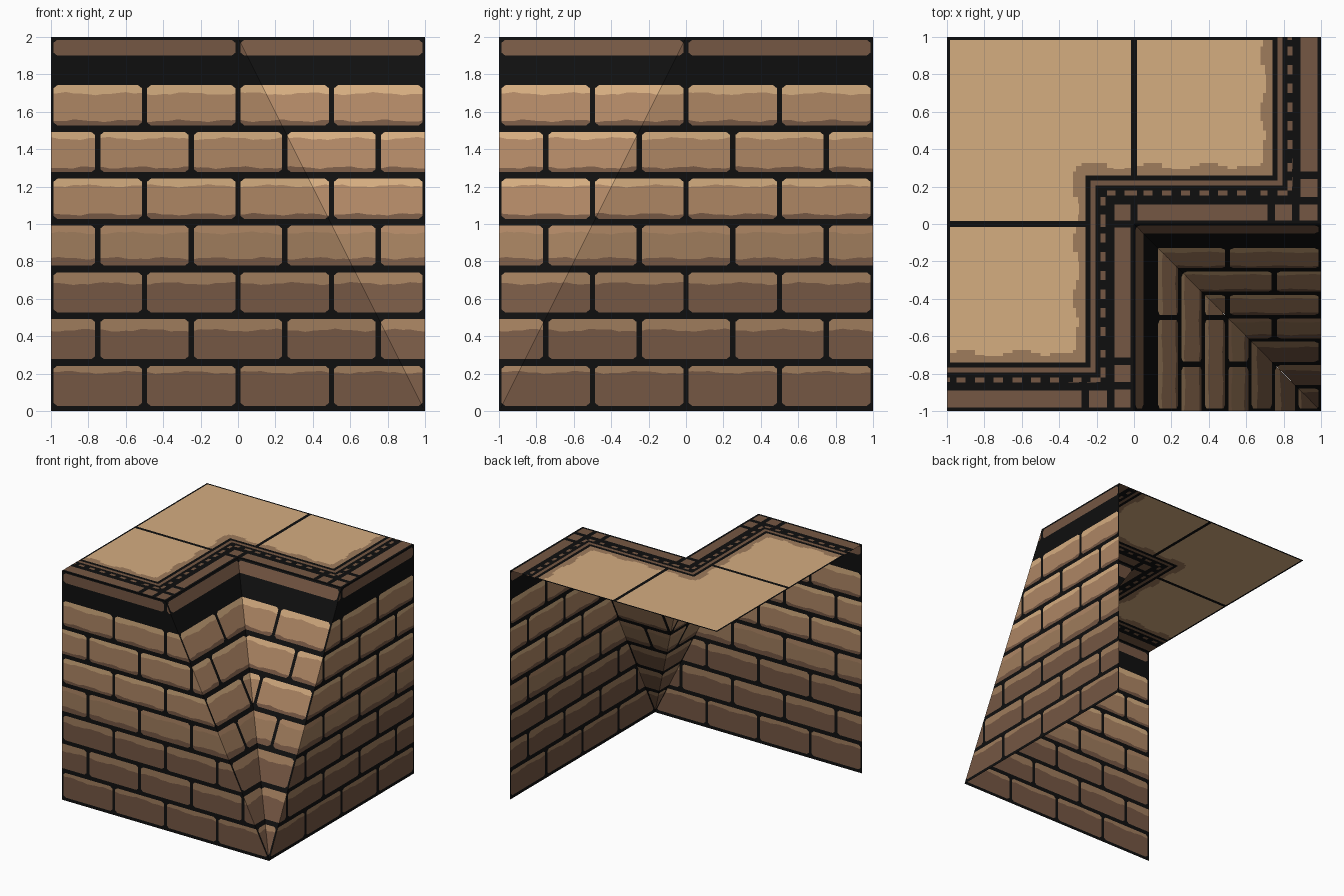
import bpy, bmesh, math
from mathutils import Vector

if "Cube" in bpy.data.objects:
    bpy.data.objects.remove(bpy.data.objects["Cube"])

# ---- palette (sRGB hex -> linear) ----
def lin(c):
    c /= 255
    return c / 12.92 if c <= 0.04045 else ((c + 0.055) / 1.055) ** 2.4

PALETTE = [("mortar_black", 0x0F0F0F), ("dark_brown", 0x755743), ("mid_brown", 0x9F7C5C),
           ("light_brown", 0xAE8664), ("tan", 0xD5AD80)]
BLACK, DARK, MID, LIGHT, TAN = range(5)
mats = []
for name, h in PALETTE:
    m = bpy.data.materials.new(name)
    m.diffuse_color = (lin(h >> 16), lin(h >> 8 & 255), lin(h & 255), 1)
    m.use_nodes = True
    m.node_tree.nodes["Principled BSDF"].inputs["Base Color"].default_value = m.diffuse_color
    mats.append(m)

def finish(bm, name):
    me = bpy.data.meshes.new(name)
    bm.to_mesh(me)
    bm.free()
    for m in mats:
        me.materials.append(m)
    ob = bpy.data.objects.new(name, me)
    bpy.context.collection.objects.link(ob)

# ---- brick courses: z0, z1, brick bottom, brick top, joint spacing, joint offset,
#      lower edge colour/height, body colour, upper edge colour/height ----
STYLE = [(DARK, .03, DARK, MID, .035), (DARK, .03, DARK, MID, .06), (DARK, .03, DARK, MID, .06),
         (DARK, .04, MID, LIGHT, .04), (DARK, .025, LIGHT, TAN, .038),
         (DARK, .025, LIGHT, TAN, .035), (DARK, .025, LIGHT, TAN, .045)]
COURSES = [(k * .25, k * .25 + .25, k * .25 + .027, k * .25 + .242, .5, .25 * (k % 2)) + s
           for k, s in enumerate(STYLE)]
COURSES.append((1.75, 2.0, 1.9, 1.985, 1.0, 0, DARK, .025, DARK, DARK, .025))
JOINT = .014

def course(bm, c):
    z0, z1, b0, b1, step, off, low, lt, body, high, ht = c
    joints = [off + step * i for i in range(-4, 5) if abs(off + step * i) < 1.01]
    us = {-1.0, 1.0} | {round(-1 + .04 * i, 4) for i in range(51)}
    us = {u for u in us if abs(u) == 1 or all(abs(u - j) > .045 for j in joints)}
    for j in joints:
        us |= {round(j + s * d, 4) for s in (-1, 1) for d in (JOINT, JOINT + .02)}
    us = sorted(u for u in us if -1 <= u <= 1)

    def levels(u):
        # rounded brick ends and slightly wavy painted edges
        inset = .016 if any(abs(u - j) < JOINT + .001 for j in joints) else 0
        lo = b0 + inset
        hi = b1 - inset
        w1 = .005 * math.sin(u * 23 + z0 * 31) + .003 * math.sin(u * 57 + z0 * 9)
        w2 = .006 * math.sin(u * 19 + z0 * 17) + .003 * math.sin(u * 61 + z0 * 5)
        return [z0, lo, max(lo, b0 + lt + w1), min(hi, b1 - ht + w2), hi, z1]

    colours = [BLACK, low, body, high, BLACK]
    for ua, ub in zip(us, us[1:]):
        is_joint = any(abs((ua + ub) / 2 - j) < JOINT for j in joints)
        la, lb = levels(ua), levels(ub)
        for i, col in enumerate(colours):
            f = bm.faces.new([bm.verts.new((u, 0, z)) for u, z in
                              ((ua, la[i]), (ub, lb[i]), (ub, lb[i + 1]), (ua, la[i + 1]))])
            f.material_index = BLACK if is_joint else col

# ---- walls: flat brick sheet, cut along the diagonal, then laid in place ----
def wall(name, place, side, keep_positive):
    bm = bmesh.new()
    for c in COURSES:
        course(bm, c)
    bmesh.ops.remove_doubles(bm, verts=bm.verts, dist=1e-5)
    bmesh.ops.bisect_plane(bm, geom=bm.verts[:] + bm.edges[:] + bm.faces[:],
                           plane_co=(side, 0, 0), plane_no=(2, 0, side),
                           clear_inner=keep_positive, clear_outer=not keep_positive)
    for v in bm.verts:
        v.co = Vector(place(v.co.x, v.co.z))
    finish(bm, name)

wall("front_wall", lambda u, z: (u, -1, z), 1, False)
wall("notch_slope_front", lambda u, z: (u, z / 2 - 1, z), 1, True)
wall("right_wall", lambda u, z: (1, u, z), -1, True)
wall("notch_slope_right", lambda u, z: (1 - z / 2, u, z), -1, False)

# ---- top: L-shaped slab surface with a brick border along front, notch and right ----
X_JOINTS = (-.26, -.125, 0, .735, .865)
Y_JOINTS = tuple(-j for j in X_JOINTS)
RINGS = (.02, .11, .152, .178, .205, .232, .26, .295, .31, .325)

def top_colour(x, y):
    d = min(1 - x, y + 1, max(-x, y))      # distance in from the border edge
    if d < .02:
        return BLACK
    if d < .11:                            # outer border bricks
        gap = any(abs(x - j) < .02 for j in X_JOINTS) or any(abs(y - j) < .02 for j in Y_JOINTS)
        return BLACK if gap else DARK
    if d < .26:                            # dashes and thin inner line
        if .152 < d < .178:
            return DARK if math.floor((x - y) / .05) % 2 == 0 else BLACK
        return DARK if .205 < d < .232 else BLACK
    if min(abs(x), abs(y)) < .015 or x < -.985 or y > .985:
        return BLACK                       # slab joints
    wave = .31 + .016 * math.sin((x - y) * 21) + .006 * math.sin((x - y) * 50)
    return MID if d < wave else TAN

xs = {round(-1 + .05 * i, 4) for i in range(41)} | {-.985, -.015, .015}
xs |= {round(e - d, 4) for e in (0, 1) for d in RINGS}
xs |= {round(j + s, 4) for j in X_JOINTS for s in (-.02, .02)}
xs = sorted(xs)
ys = sorted(-x for x in xs)

bm = bmesh.new()
for xa, xb in zip(xs, xs[1:]):
    for ya, yb in zip(ys, ys[1:]):
        cx, cy = (xa + xb) / 2, (ya + yb) / 2
        if cx > 0 and cy < 0:
            continue
        f = bm.faces.new([bm.verts.new((x, y, 2)) for x, y in
                          ((xa, ya), (xb, ya), (xb, yb), (xa, yb))])
        f.material_index = top_colour(cx, cy)
bmesh.ops.remove_doubles(bm, verts=bm.verts, dist=1e-5)
finish(bm, "top_slab")
